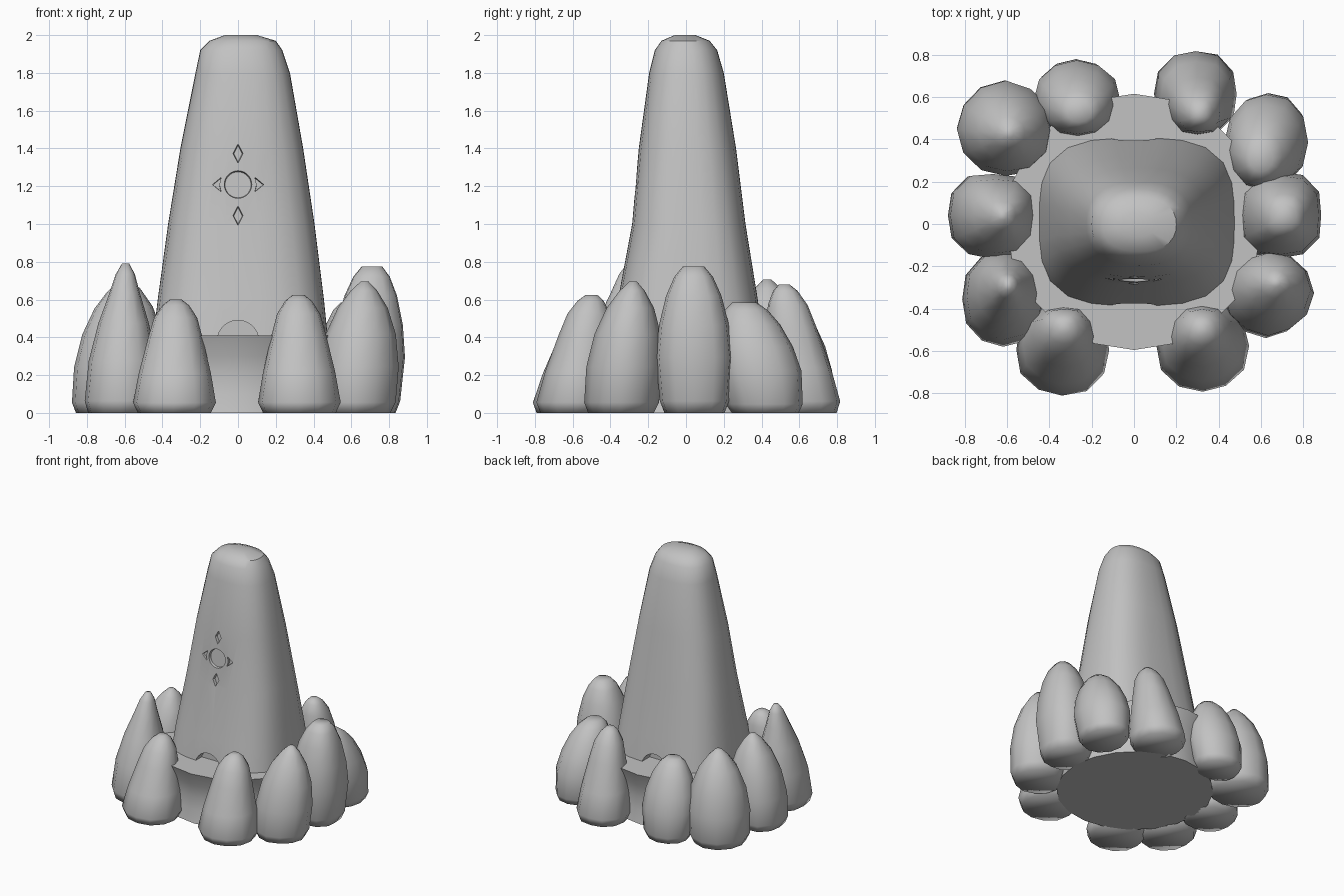
import bpy, bmesh, math, random
from mathutils import Matrix, Vector

if "Cube" in bpy.data.objects:
    bpy.data.objects.remove(bpy.data.objects["Cube"])
random.seed(7)

stone = bpy.data.materials.new("stone_grey")
stone.use_nodes = True
GREY = (0.54, 0.54, 0.54, 1)
stone.diffuse_color = GREY
stone.node_tree.nodes["Principled BSDF"].inputs["Base Color"].default_value = GREY


def finish(name, bm, angle=None):
    """Turn a bmesh into an object, smooth up to the given angle."""
    bmesh.ops.recalc_face_normals(bm, faces=bm.faces)
    mesh = bpy.data.meshes.new(name)
    bm.to_mesh(mesh)
    bm.free()
    obj = bpy.data.objects.new(name, mesh)
    bpy.context.collection.objects.link(obj)
    mesh.materials.append(stone)
    if angle:
        smooth(obj, angle)
    return obj


def smooth(obj, angle):
    bpy.ops.object.select_all(action='DESELECT')
    obj.select_set(True)
    bpy.context.view_layer.objects.active = obj
    bpy.ops.object.shade_smooth_by_angle(angle=math.radians(angle))


def loft(rings, sides, jitter=0.0, turn=0.0):
    """Skin rings given as (centre x, centre y, radius x, radius y, z, squareness)."""
    bm = bmesh.new()
    wobble = [1 + random.uniform(-jitter, jitter) for _ in range(sides)]
    loops = []
    for cx, cy, rx, ry, z, power in rings:
        loop = []
        for i in range(sides):
            a = math.tau * i / sides + turn
            c, s = math.cos(a), math.sin(a)
            r = wobble[i] / (abs(c) ** power + abs(s) ** power) ** (1 / power)
            loop.append(bm.verts.new((cx + rx * r * c, cy + ry * r * s, z)))
        loops.append(loop)
    for low, high in zip(loops, loops[1:]):
        for i in range(sides):
            j = (i + 1) % sides
            bm.faces.new((low[i], low[j], high[j], high[i]))
    bm.faces.new(loops[0][::-1])
    bm.faces.new(loops[-1])
    return bm


def prism(bm, outline, depth, matrix, taper=0.0):
    """Add an outline in x and z, extruded both ways along y, narrowing inward."""
    mx = sum(x for x, z in outline) / len(outline)
    mz = sum(z for x, z in outline) / len(outline)
    front, back = ([bm.verts.new(matrix @ Vector((mx + (x - mx) * k, y, mz + (z - mz) * k)))
                    for x, z in outline]
                   for y, k in ((-depth, 1 + taper), (depth, 1 - taper)))
    bm.faces.new(front)
    bm.faces.new(back[::-1])
    for i in range(len(front)):
        j = (i + 1) % len(front)
        bm.faces.new((front[j], front[i], back[i], back[j]))


def circle(cx, cz, r, n):
    return [(cx + r * math.cos(math.tau * i / n), cz + r * math.sin(math.tau * i / n))
            for i in range(n)]


# Round plinth with a hollowed side
finish("plinth", loft([(0, 0.01, r, r, z, 2) for r, z in
                       ((0.57, 0), (0.55, 0.1), (0.545, 0.2), (0.56, 0.3), (0.605, 0.41))], 20,
                      turn=math.pi / 2), 35)

# Tapering tower: z, left, right, front and back limits
levels = [(0.3, -0.46, 0.485, -0.40, 0.42), (0.6, -0.425, 0.455, -0.36, 0.38),
          (1.0, -0.37, 0.405, -0.285, 0.315), (1.4, -0.305, 0.345, -0.25, 0.265),
          (1.8, -0.225, 0.275, -0.195, 0.20), (1.92, -0.2, 0.235, -0.165, 0.165),
          (1.97, -0.15, 0.2, -0.13, 0.125), (2.0, -0.07, 0.1, -0.06, 0.05)]
tower = finish("tower", loft([((a + b) / 2, (c + d) / 2, (b - a) / 2, (d - c) / 2, z,
                               3.5 - 0.6 * z) for z, a, b, c, d in levels], 28))

# Cutter for the carved emblem and the arched niches
bm = bmesh.new()
lean = Matrix.Translation((0, -0.275, 1.21)) @ Matrix.Rotation(math.radians(-5), 4, 'X')
prism(bm, circle(0, 0, 0.075, 28), 0.03, lean, 0.08)
for side in (-1, 1):
    prism(bm, [(0, side * 0.11), (0.028, side * 0.165), (0, side * 0.22), (-0.028, side * 0.165)],
          0.03, lean, 0.2)
    prism(bm, [(side * 0.14, 0), (side * 0.088, 0.042), (side * 0.098, 0),
               (side * 0.088, -0.042)], 0.03, lean, 0.2)
    prism(bm, circle(0, 0.38, 0.11, 28), 0.1, Matrix.Translation((0, side * 0.41, 0)))
cutter = finish("carving_cutter", bm)
cutter.hide_render = True
mod = tower.modifiers.new("carving", 'BOOLEAN')
mod.operation, mod.solver, mod.object = 'DIFFERENCE', 'EXACT', cutter
bpy.context.view_layer.objects.active = tower
bpy.ops.object.modifier_apply(modifier=mod.name)
bpy.data.objects.remove(cutter)
smooth(tower, 35)

# Boulder ring: width at each share of the height
slim = [(0, 0.88), (0.09, 1), (0.35, 0.87), (0.66, 0.66), (0.84, 0.52), (0.95, 0.32), (1, 0.14)]
plump = [(0, 0.78), (0.08, 0.9), (0.38, 1), (0.6, 0.91), (0.8, 0.72), (0.93, 0.5), (1, 0.28)]
domed = [(0, 0.86), (0.08, 0.98), (0.35, 1), (0.6, 0.87), (0.8, 0.62), (0.93, 0.33), (1, 0.1)]
sharp = [(0, 0.9), (0.08, 1), (0.35, 0.92), (0.6, 0.69), (0.8, 0.42), (0.93, 0.26), (1, 0.1)]

# Footprint centre, half sizes, peak position, height, squareness, profile
boulders = {
    "front_right": (-0.34, -0.60, 0.22, 0.215, -0.33, -0.49, 0.60, 2.3, slim),
    "front_left": (0.325, -0.58, 0.215, 0.215, 0.32, -0.50, 0.625, 2.3, slim),
    "left_front": (0.62, -0.345, 0.215, 0.205, 0.67, -0.28, 0.695, 1.8, domed),
    "left": (0.685, 0.045, 0.195, 0.20, 0.71, 0.04, 0.775, 3, plump),
    "left_back": (0.635, 0.42, 0.2, 0.23, 0.60, 0.31, 0.585, 2, plump),
    "back_left": (0.29, 0.62, 0.195, 0.20, 0.31, 0.52, 0.68, 2.4, slim),
    "back_right": (-0.275, 0.62, 0.205, 0.18, -0.26, 0.53, 0.59, 2.2, plump),
    "right_back": (-0.61, 0.455, 0.235, 0.225, -0.59, 0.43, 0.705, 2, domed),
    "right": (-0.685, 0.04, 0.198, 0.20, -0.62, 0.04, 0.69, 3, domed),
    "right_front": (-0.62, -0.36, 0.195, 0.22, -0.595, -0.29, 0.79, 2.3, sharp),
}
for name, (x, y, rx, ry, px, py, h, power, profile) in boulders.items():
    rings = [(x + (px - x) * t ** 1.2, y + (py - y) * t ** 1.2, rx * s, ry * s, h * t, power)
             for t, s in profile]
    finish("boulder_" + name, loft(rings, 12, 0.025), 89)
